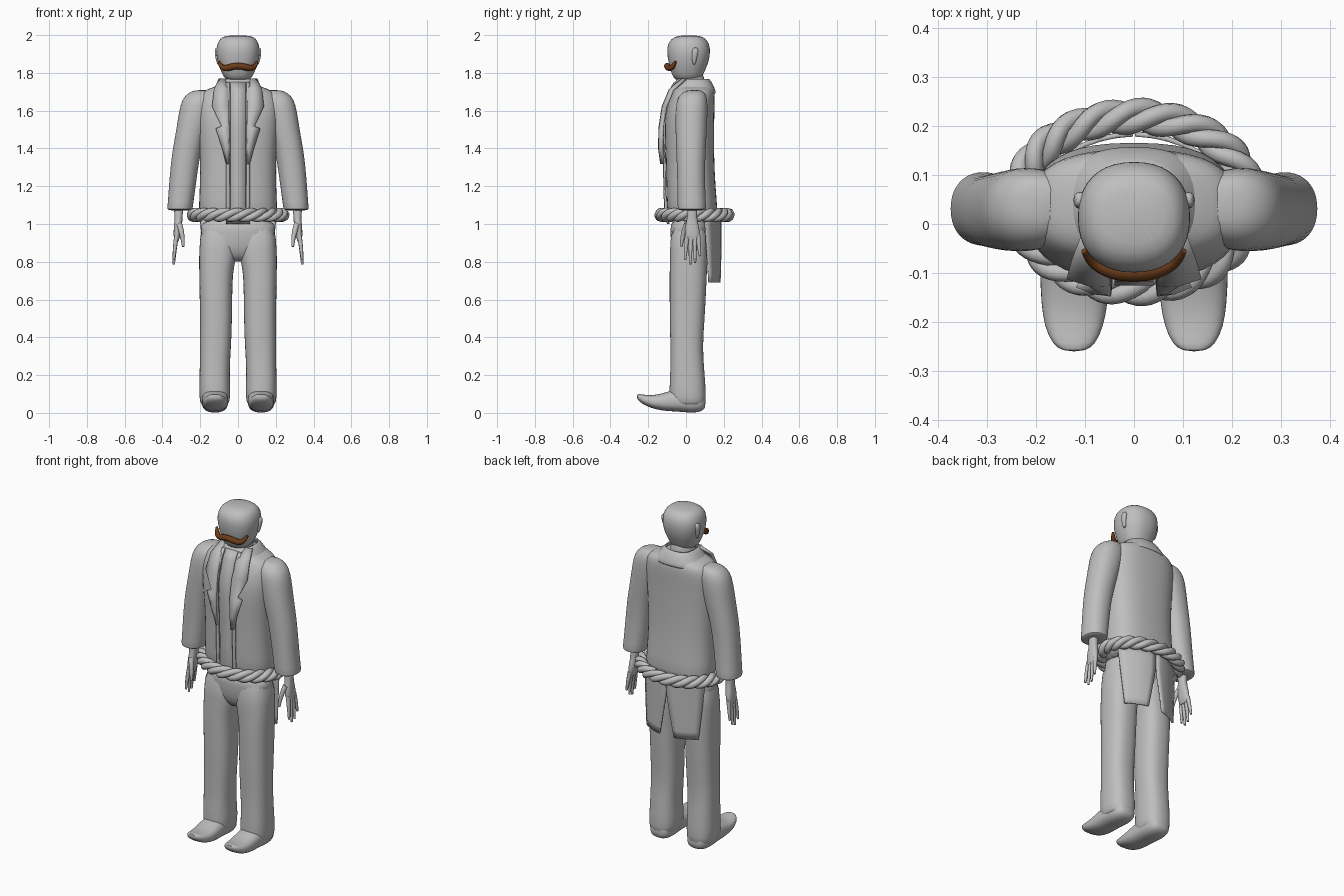
import bpy, bmesh
from math import sin, cos, pi, copysign
from mathutils import Vector

cube = bpy.data.objects.get("Cube")
if cube:
    bpy.data.objects.remove(cube, do_unlink=True)


def make_material(name, rgb):
    mat = bpy.data.materials.new(name)
    mat.use_nodes = True
    color = (*rgb, 1)
    mat.diffuse_color = color
    mat.node_tree.nodes["Principled BSDF"].inputs["Base Color"].default_value = color
    return mat


GREY = make_material("plain grey", (.52, .52, .52))
BROWN = make_material("dark brown", (.15, .045, .01))


def finish(obj, mat=GREY, mirror=False, thickness=0, subsurf=0):
    """Link, colour, smooth and add the modifiers shared by all parts."""
    if obj.name not in bpy.context.collection.objects:
        bpy.context.collection.objects.link(obj)
    obj.data.materials.append(mat)
    bpy.ops.object.select_all(action='DESELECT')
    obj.select_set(True)
    bpy.context.view_layer.objects.active = obj
    if obj.type == 'CURVE':
        bpy.ops.object.convert(target='MESH')
        obj = bpy.context.object
    bpy.ops.object.shade_smooth_by_angle(angle=pi / 3)
    if thickness:
        solid = obj.modifiers.new("thickness", 'SOLIDIFY')
        solid.thickness = thickness
        solid.offset = 0
    if subsurf:
        obj.modifiers.new("rounding", 'SUBSURF').levels = subsurf
        obj.modifiers["rounding"].render_levels = subsurf
    if mirror:
        obj.modifiers.new("other side", 'MIRROR')
    return obj


def mesh_object(name, bm):
    bmesh.ops.recalc_face_normals(bm, faces=bm.faces)
    mesh = bpy.data.meshes.new(name)
    bm.to_mesh(mesh)
    bm.free()
    return bpy.data.objects.new(name, mesh)


def loft(name, sections, along='z', power=2.5, sides=20, caps=True, **options):
    """Skin rounded sections: (position, x min, x max, other min, other max)."""
    bm = bmesh.new()
    rings = []
    for pos, x0, x1, v0, v1 in sections:
        ring = []
        for i in range(sides):
            a = 2 * pi * (i + .5) / sides
            u = copysign(abs(cos(a)) ** (2 / power), cos(a))
            v = copysign(abs(sin(a)) ** (2 / power), sin(a))
            x = (x0 + x1) / 2 + u * (x1 - x0) / 2
            w = (v0 + v1) / 2 + v * (v1 - v0) / 2
            ring.append(bm.verts.new((x, w, pos) if along == 'z' else (x, pos, w)))
        rings.append(ring)
    for low, high in zip(rings, rings[1:]):
        for i in range(sides):
            j = (i + 1) % sides
            bm.faces.new((low[i], low[j], high[j], high[i]))
    if caps:
        bm.faces.new(rings[0])
        bm.faces.new(rings[-1])
    return finish(mesh_object(name, bm), subsurf=1, **options)


def centred(sections):
    return [(z, -half, half, y0, y1) for z, half, y0, y1 in sections]


def sheet(name, rows, **options):
    """Cloth panel from rows of points."""
    bm = bmesh.new()
    grid = [[bm.verts.new(p) for p in row] for row in rows]
    for top, low in zip(grid, grid[1:]):
        for i in range(len(top) - 1):
            bm.faces.new((top[i], top[i + 1], low[i + 1], low[i]))
    return finish(mesh_object(name, bm), **options)


def tube(name, points, radii, cyclic=False, smooth=True, **options):
    """Round tube through points, with a radius at each."""
    curve = bpy.data.curves.new(name, 'CURVE')
    curve.dimensions = '3D'
    curve.bevel_depth = 1
    curve.bevel_resolution = 2
    curve.use_fill_caps = not cyclic
    spline = curve.splines.new('NURBS' if smooth else 'POLY')
    spline.points.add(len(points) - 1)
    for p, co, r in zip(spline.points, points, radii):
        p.co = (*co, 1)
        p.radius = r
    spline.use_cyclic_u = cyclic
    if smooth:
        spline.order_u = 3
        spline.use_endpoint_u = True
        spline.resolution_u = 5
    return finish(bpy.data.objects.new(name, curve), **options)


# Head, neck and ears
loft("head", centred([
    (1.755, .05, -.045, .07), (1.775, .077, -.07, .085), (1.82, .095, -.085, .105),
    (1.86, .11, -.095, .122), (1.91, .118, -.102, .13), (1.95, .113, -.099, .126),
    (1.98, .098, -.08, .108), (2, .07, -.045, .075)]), power=2.3)
loft("neck", centred([(1.66, .08, -.06, .11), (1.74, .068, -.045, .095),
                      (1.82, .07, -.05, .1)]), power=2)
loft("ear", [(1.84, .095, .11, .035, .05), (1.88, .095, .121, .03, .058),
             (1.92, .095, .126, .03, .07), (1.935, .1, .118, .04, .06)],
     sides=10, mirror=True)

# Moustache with curled ends
side = [(.035, -.098, 1.832), (.07, -.085, 1.822), (.09, -.068, 1.835), (.102, -.055, 1.86)]
left_half = [(-x, y, z) for x, y, z in reversed(side)]
widths = [.018, .016, .013, .006]
tube("moustache", left_half + [(0, -.1, 1.838)] + side,
     widths[::-1] + [.017] + widths, mat=BROWN)

# Jacket body, collar and sleeves
loft("jacket_body", centred([
    (1.015, .205, -.09, .165), (1.06, .212, -.102, .17), (1.2, .203, -.107, .157),
    (1.35, .203, -.108, .15), (1.5, .215, -.118, .15), (1.6, .222, -.11, .152),
    (1.67, .215, -.085, .155), (1.705, .19, -.07, .15), (1.722, .135, -.055, .14),
    (1.745, .085, -.05, .12)]), power=2.6)
loft("collar", centred([(1.69, .15, -.07, .157), (1.73, .115, -.062, .143),
                        (1.77, .083, -.045, .118)]),
     caps=False, thickness=.012)
loft("sleeve", [
    (1.072, .255, .36, -.03, .09), (1.075, .24, .377, -.045, .108),
    (1.1, .237, .373, -.045, .106), (1.25, .217, .363, -.047, .1),
    (1.38, .198, .35, -.052, .104), (1.48, .17, .33, -.056, .11),
    (1.6, .13, .313, -.058, .116), (1.66, .12, .297, -.05, .115),
    (1.695, .13, .265, -.025, .1), (1.71, .15, .225, .01, .08)],
     power=2.2, mirror=True)

# Lapels: the step at the middle rows is the notch
lapel = [(1.765, .065, .1, -.02), (1.71, .052, .125, -.085), (1.62, .048, .135, -.122),
         (1.515, .046, .085, -.138), (1.505, .046, .115, -.139),
         (1.4, .046, .08, -.141), (1.32, .046, .058, -.13)]
sheet("lapel", [[(a, y, z), ((a + b) / 2, y + .002, z), (b, y + .016, z)]
                for z, a, b, y in lapel], thickness=.014, mirror=True)

# Shirt front and the jacket's open edges
front = [(1.75, -.055), (1.7, -.085), (1.6, -.115), (1.5, -.122), (1.35, -.113),
         (1.2, -.111), (1.07, -.107), (1.0, -.092)]
sheet("shirt_front", [[(-.04, y, z), (.04, y, z)] for z, y in front], thickness=.006)
sheet("jacket_edge", [[(.045, y - .004, z), (.062, y, z)] for z, y in front],
      thickness=.01, mirror=True)

# Coat tails, split at the centre and curved round the hips
tail = []
for i in range(9):
    t = i / 8
    inner = .002 + .045 * max(0, (t - .3) / .7)
    outer = .2 - .03 * t
    row = []
    for j in range(7):
        x = inner + (outer - inner) * j / 6
        row.append((x, .183 - 2.1 * x * x, 1.04 - .35 * t))
    tail.append(row)
sheet("coat_tail", tail, thickness=.01, mirror=True)

# Trousers
loft("hips", centred([(.8, .05, -.03, .05), (.83, .1, -.06, .08), (.88, .18, -.08, .105),
                      (.96, .202, -.084, .118), (1.04, .202, -.085, .13)]))
loft("trouser_leg", [
    (.035, .065, .185, -.05, .09), (.05, .043, .203, -.085, .106),
    (.12, .038, .207, -.09, .106), (.22, .045, .203, -.083, .098),
    (.35, .036, .203, -.083, .088), (.5, .03, .202, -.087, .1),
    (.7, .03, .205, -.088, .11), (.78, .02, .207, -.087, .113),
    (.84, .002, .207, -.086, .115), (1.03, .002, .2, -.083, .12)], mirror=True)

# Shoes with raised toes
loft("shoe", [
    (.104, .085, .16, .025, .08), (.08, .058, .185, .006, .11), (.03, .05, .195, -.002, .12),
    (-.05, .052, .193, .008, .125), (-.1, .05, .192, .008, .112),
    (-.16, .052, .19, .018, .094), (-.21, .062, .183, .035, .094),
    (-.245, .078, .166, .058, .1), (-.26, .1, .145, .075, .1)],
     along='y', mirror=True)

# Hands
loft("palm", [(.9, .316, .336, .0, .068), (.94, .303, .343, -.008, .076),
              (.99, .295, .34, -.008, .07), (1.035, .294, .334, .01, .056),
              (1.1, .285, .345, .0, .065)], sides=12, mirror=True)
for name, y, tip_y, tip_z in [("index_finger", .006, -.005, .81),
                              ("middle_finger", .026, .022, .785),
                              ("ring_finger", .046, .048, .795),
                              ("little_finger", .064, .074, .83)]:
    tube(name, [(.325, y, .94), (.335, (y + tip_y) / 2, .88), (.34, tip_y, tip_z)],
         [.012, .012, .006], mirror=True)
tube("thumb", [(.312, .005, 1), (.293, -.018, .95), (.29, -.025, .88)],
     [.016, .014, .007], mirror=True)

# Rope belt: three strands twisted round an oval
STEPS, TWISTS, STRANDS = 126, 7, 3
for k in range(STRANDS):
    strand = []
    for i in range(STEPS):
        a = 2 * pi * i / STEPS
        twist = TWISTS * a + 2 * pi * k / STRANDS
        out = Vector((cos(a), sin(a), 0))
        centre = Vector((.235 * cos(a), .045 + .175 * sin(a), 1.048))
        strand.append(centre + .019 * (out * cos(twist) + Vector((0, 0, sin(twist)))))
    tube(f"rope_strand_{k + 1}", strand, [.019] * STEPS, cyclic=True, smooth=False)
